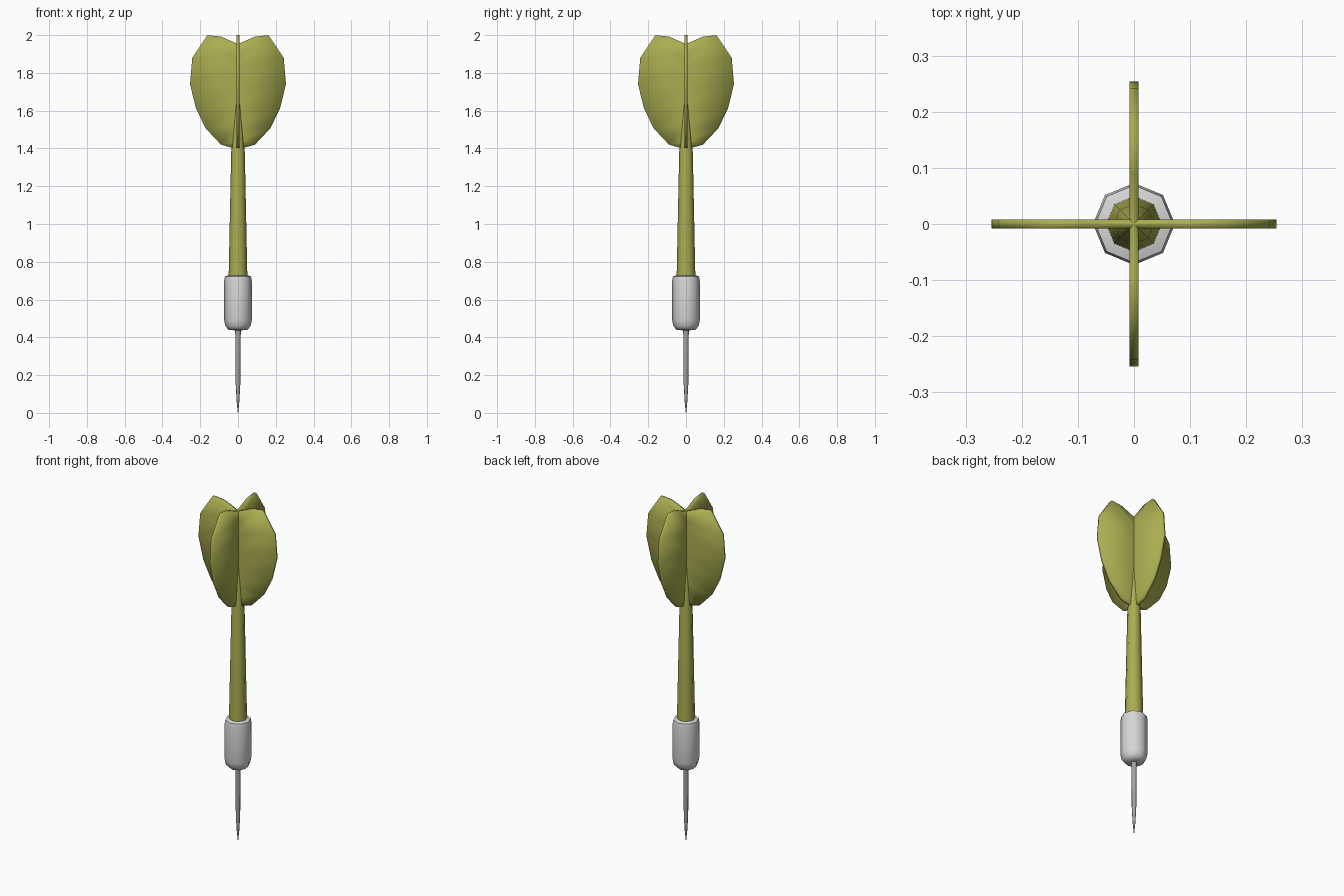
import bpy, bmesh, math

if "Cube" in bpy.data.objects:
    bpy.data.objects.remove(bpy.data.objects["Cube"])


def material(name, rgb):
    m = bpy.data.materials.new(name)
    m.diffuse_color = (*rgb, 1)
    m.use_nodes = True
    m.node_tree.nodes["Principled BSDF"].inputs["Base Color"].default_value = m.diffuse_color
    return m


olive = material("olive", (0.40, 0.42, 0.08))
silver = material("light_silver", (0.68, 0.68, 0.68))
steel = material("steel_grey", (0.38, 0.38, 0.38))


def finish(bm, name, mat):
    bmesh.ops.recalc_face_normals(bm, faces=bm.faces)
    for f in bm.faces:
        f.smooth = True
    me = bpy.data.meshes.new(name)
    bm.to_mesh(me)
    bm.free()
    me.materials.append(mat)
    ob = bpy.data.objects.new(name, me)
    bpy.context.collection.objects.link(ob)
    return ob


def lathe(name, profile, mat, sides=8):
    """Turned part from (radius, height) pairs, with closed ends."""
    bm = bmesh.new()
    rings = []
    for r, z in profile:
        rings.append([bm.verts.new((r * math.cos(i * math.tau / sides),
                                    r * math.sin(i * math.tau / sides), z))
                      for i in range(sides)])
    for a, b in zip(rings, rings[1:]):
        for i in range(sides):
            j = (i + 1) % sides
            bm.faces.new((a[i], a[j], b[j], b[i]))
    bm.faces.new(rings[0][::-1])
    bm.faces.new(rings[-1])
    return finish(bm, name, mat)


# Needle point, barrel and tapering shaft
lathe("needle", [(0.001, 0.0), (0.007, 0.06), (0.012, 0.15), (0.015, 0.46)], steel)
lathe("barrel", [(0.02, 0.437), (0.05, 0.44), (0.066, 0.458), (0.073, 0.49),
                 (0.073, 0.70), (0.069, 0.722), (0.045, 0.73)], silver)
lathe("shaft", [(0.05, 0.70), (0.036, 1.38), (0.027, 1.48),
                (0.012, 1.64), (0.002, 1.66)], olive)

# Flights: rows of (outer x, outer z, centre z)
rows = [(0.09, 1.42, 1.44), (0.17, 1.505, 1.53), (0.222, 1.61, 1.63),
        (0.254, 1.74, 1.73), (0.242, 1.88, 1.83), (0.162, 2.0, 1.90),
        (0.09, 1.992, 1.953)]


def flight(name, turn):
    c, s = math.cos(turn), math.sin(turn)
    bm = bmesh.new()
    tip = bm.verts.new((0, 0, 1.395))
    grid = [[bm.verts.new((k * x * c, k * x * s, zo if k else zc))
             for k in (-1, 0, 1)] for x, zo, zc in rows]
    for i in (0, 1):
        bm.faces.new((tip, grid[0][i + 1], grid[0][i]))
        for a, b in zip(grid, grid[1:]):
            bm.faces.new((a[i], a[i + 1], b[i + 1], b[i]))
    ob = finish(bm, name, olive)
    mod = ob.modifiers.new("thickness", "SOLIDIFY")
    mod.thickness = 0.016
    mod.offset = 0


flight("flight_wide", 0)
flight("flight_deep", math.pi / 2)

# Keep the barrel and shaft end caps crisp
for n in ("needle", "barrel", "shaft"):
    ob = bpy.data.objects[n]
    bpy.ops.object.select_all(action="DESELECT")
    ob.select_set(True)
    bpy.context.view_layer.objects.active = ob
    bpy.ops.object.shade_smooth_by_angle(angle=math.radians(60))
